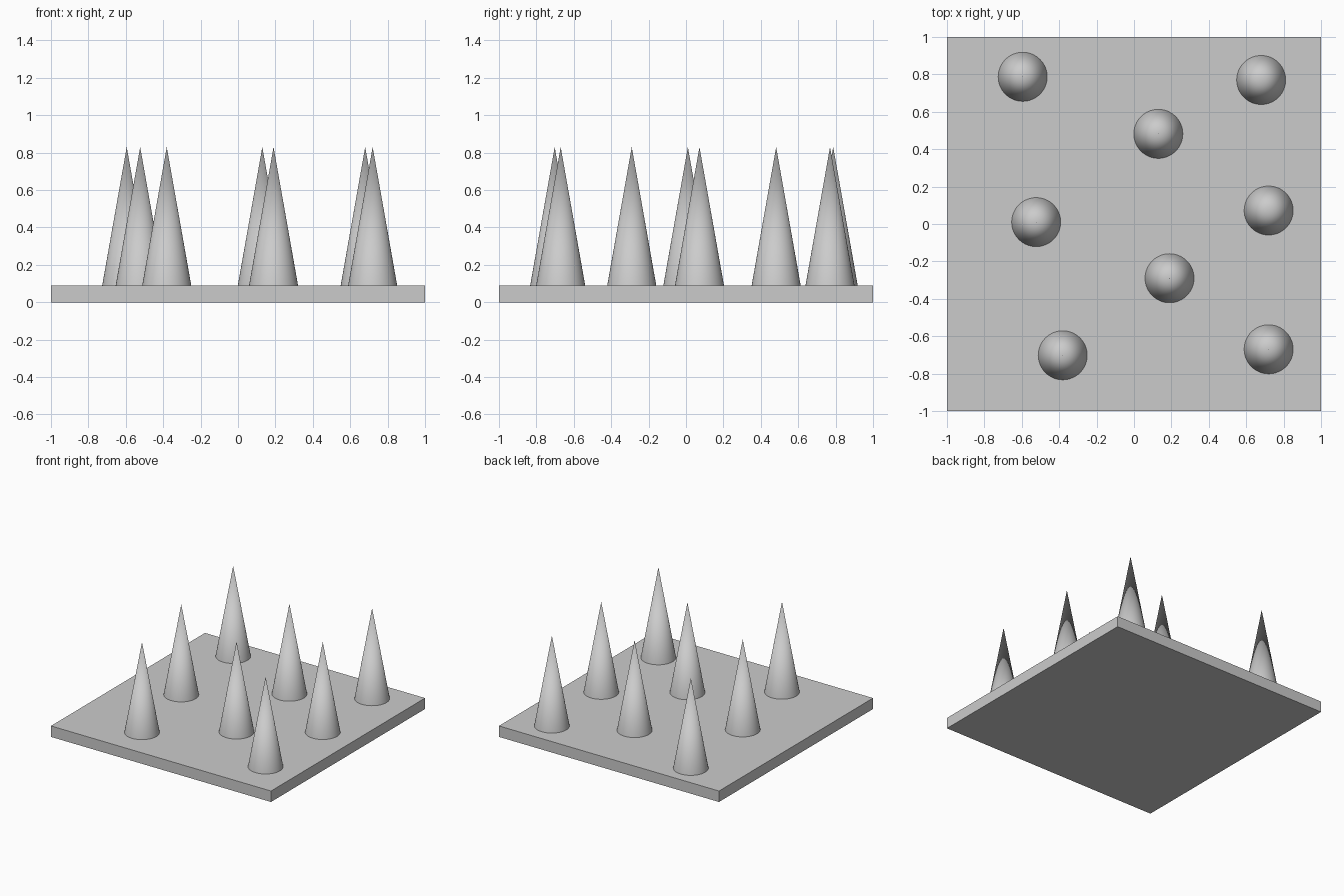
import bpy
import math

if "Cube" in bpy.data.objects:
    bpy.data.objects.remove(bpy.data.objects["Cube"])

PLATE_H = 0.09
SPIKE_R = 0.131
SPIKE_H = 0.74

# Square base plate
bpy.ops.mesh.primitive_cube_add(size=1, location=(0, 0, PLATE_H / 2))
plate = bpy.context.object
plate.name = "base_plate"
plate.scale = (2, 2, PLATE_H)
bpy.ops.object.transform_apply(location=False, rotation=False, scale=True)


def add_spike(index, x, y):
    bpy.ops.mesh.primitive_cone_add(
        vertices=64, radius1=SPIKE_R, radius2=0, depth=SPIKE_H,
        location=(x, y, PLATE_H + SPIKE_H / 2))
    spike = bpy.context.object
    spike.name = f"spike_{index}"
    bpy.ops.object.shade_smooth_by_angle(angle=math.radians(40))


# Spikes scattered over the plate
spots = [
    (-0.595, 0.787), (0.68, 0.77), (0.13, 0.482), (-0.523, 0.01),
    (0.72, 0.072), (0.19, -0.29), (-0.381, -0.702), (0.72, -0.67),
]
for i, (x, y) in enumerate(spots, 1):
    add_spike(i, x, y)
